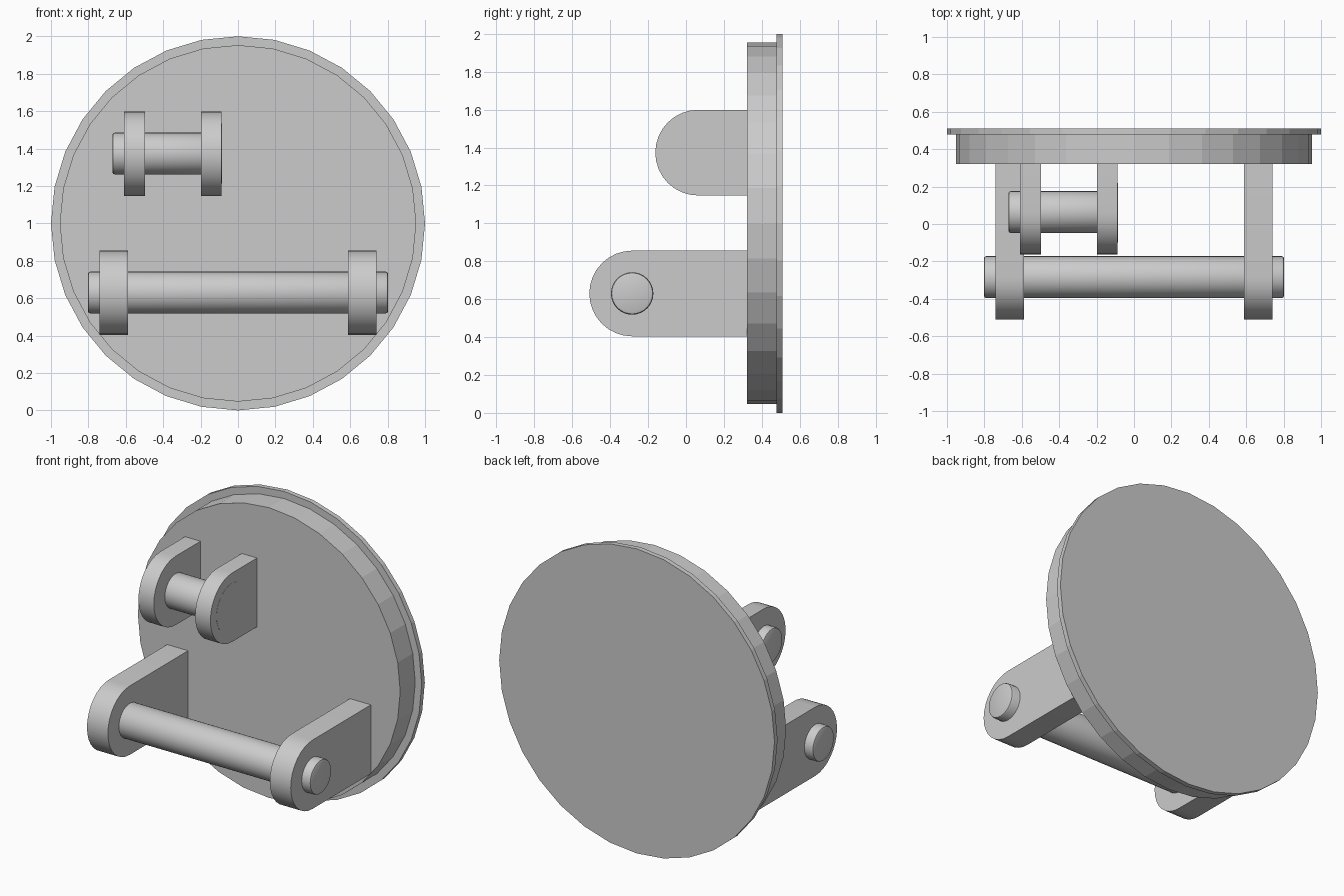
import bpy, bmesh
from math import pi, sin, cos
from mathutils import Matrix

if "Cube" in bpy.data.objects:
    bpy.data.objects.remove(bpy.data.objects["Cube"])


def finish(name, bm):
    bmesh.ops.recalc_face_normals(bm, faces=bm.faces)
    mesh = bpy.data.meshes.new(name)
    bm.to_mesh(mesh)
    bm.free()
    ob = bpy.data.objects.new(name, mesh)
    bpy.context.collection.objects.link(ob)
    return ob


def disc(name, r, y0, y1):
    # cylinder along y, centred on z = 1
    bm = bmesh.new()
    bmesh.ops.create_cone(bm, cap_ends=True, segments=32, radius1=r, radius2=r, depth=y1 - y0,
                          matrix=Matrix.Translation((0, (y0 + y1) / 2, 1)) @ Matrix.Rotation(pi / 2, 4, 'X'))
    return finish(name, bm)


def lug(name, x0, x1, cy, cz, r=0.226, back=0.322):
    # plate with a rounded front end, extruded along x
    pts = [(back, cz - r), (back, cz + r)]
    pts += [(cy - r * sin(pi * i / 16), cz + r * cos(pi * i / 16)) for i in range(17)]
    bm = bmesh.new()
    face = bm.faces.new([bm.verts.new((x0, y, z)) for y, z in pts])
    out = bmesh.ops.extrude_face_region(bm, geom=[face])
    bmesh.ops.translate(bm, vec=(x1 - x0, 0, 0),
                        verts=[v for v in out['geom'] if isinstance(v, bmesh.types.BMVert)])
    return finish(name, bm)


def pin(name, x0, x1, cy, cz, r, bevel=0.0):
    # round bar along x with softened ends
    bm = bmesh.new()
    bmesh.ops.create_cone(bm, cap_ends=True, segments=32, radius1=r, radius2=r, depth=x1 - x0,
                          matrix=Matrix.Translation(((x0 + x1) / 2, cy, cz)) @ Matrix.Rotation(pi / 2, 4, 'Y'))
    if bevel:
        rims = [e for e in bm.edges if abs(e.verts[0].co.x - e.verts[1].co.x) < 1e-4]
        bmesh.ops.bevel(bm, geom=rims, offset=bevel, segments=2, profile=0.5, affect='EDGES')
    return finish(name, bm)


# Round plate with a thin wider rim at the back
disc("base_plate", 0.953, 0.322, 0.478)
disc("rim_plate", 1.0, 0.478, 0.51)

# Long lower hinge
LY, LZ = -0.284, 0.63
lug("lower_lug_left", -0.74, -0.588, LY, LZ)
lug("lower_lug_right", 0.588, 0.74, LY, LZ)
pin("lower_pin", -0.803, 0.803, LY, LZ, 0.112, 0.014)

# Short upper hinge, pin head set flush in the right lug
UY, UZ = 0.064, 1.373
lug("upper_lug_left", -0.61, -0.498, UY, UZ)
lug("upper_lug_right", -0.198, -0.087, UY, UZ)
pin("upper_pin", -0.672, -0.12, UY, UZ, 0.112, 0.014)
pin("upper_pin_head", -0.15, -0.086, UY - 0.004, UZ, 0.16)

# Smooth the curved sides of bars and lugs, keep the plates faceted
for ob in bpy.context.collection.objects:
    if "plate" not in ob.name:
        ob.data.shade_smooth()
        ob.data.set_sharp_from_angle(angle=pi / 6)
